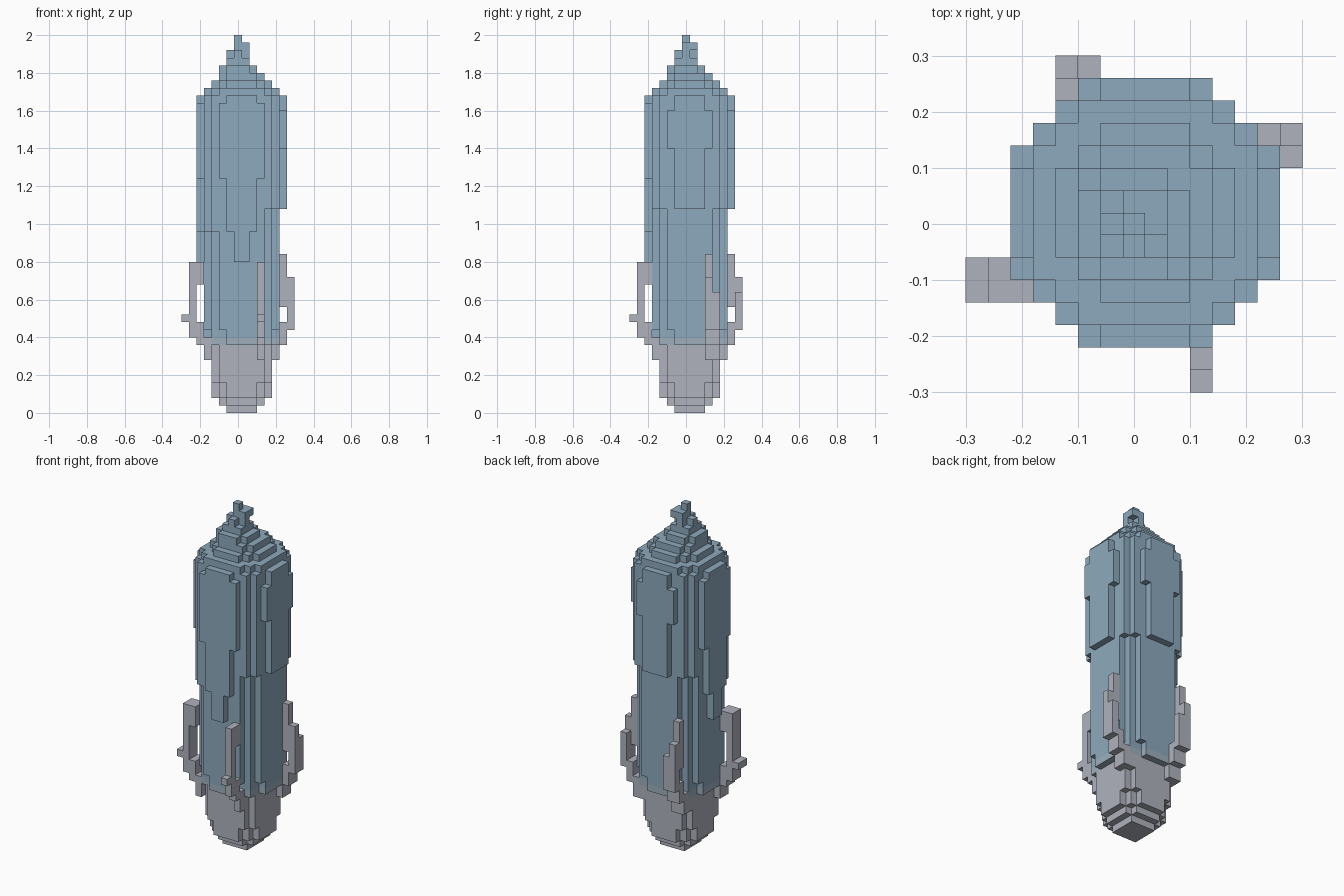
import bpy, bmesh
from math import hypot
from mathutils import Vector

cube = bpy.data.objects.get("Cube")
if cube:
    bpy.data.objects.remove(cube, do_unlink=True)

CELL = 0.04


def material(name, rgb):
    mat = bpy.data.materials.new(name)
    mat.use_nodes = True
    mat.diffuse_color = (*rgb, 1)
    mat.node_tree.nodes["Principled BSDF"].inputs["Base Color"].default_value = (*rgb, 1)
    return mat


BLUE = material("steel_blue", (0.27, 0.40, 0.51))
BLEND = material("pale_blue_grey", (0.34, 0.43, 0.51))
GREY = material("light_grey", (0.43, 0.45, 0.51))


def disc(radius, low, high, centre=0.5):
    """Round stack of cells between two layers."""
    span = range(-8, 9)
    return {(i, j, k) for i in span for j in span for k in range(low, high)
            if hypot(i - centre, j - centre) < radius}


def block(xs, ys, zs):
    """Box of cells from inclusive index ranges."""
    return {(i, j, k) for i in range(xs[0], xs[1] + 1)
            for j in range(ys[0], ys[1] + 1) for k in range(zs[0], zs[1] + 1)}


def build(name, cells, mats, rule=lambda k: 0):
    """Skin a set of cells with its exposed faces only."""
    bm = bmesh.new()
    corners = {}

    def corner(p):
        key = tuple(round(c * 2) for c in p)
        if key not in corners:
            corners[key] = bm.verts.new(((p[0]) * CELL, p[1] * CELL, (p[2] + 0.5) * CELL))
        return corners[key]

    for cell in sorted(cells):
        for axis in range(3):
            for side in (-1, 1):
                n = Vector((0, 0, 0))
                n[axis] = side
                if tuple(int(c + d) for c, d in zip(cell, n)) in cells:
                    continue
                u = Vector((0, 0, 0))
                u[(axis + 1) % 3] = 1
                v = n.cross(u)
                mid = Vector(cell) + n / 2
                face = bm.faces.new([corner(mid + (a * u + b * v) / 2)
                                     for a, b in ((-1, -1), (1, -1), (1, 1), (-1, 1))])
                face.material_index = rule(cell[2])
    # Merge the flat cell faces into large panels
    bmesh.ops.dissolve_limit(bm, angle_limit=0.01, verts=bm.verts[:], edges=bm.edges[:],
                             delimit={'MATERIAL', 'NORMAL'})
    mesh = bpy.data.meshes.new(name)
    bm.to_mesh(mesh)
    bm.free()
    for mat in mats:
        mesh.materials.append(mat)
    obj = bpy.data.objects.new(name, mesh)
    bpy.context.collection.objects.link(obj)
    return obj


# Hull: round core, with ragged lower ends on the outer columns
hull = disc(4.4, 9, 43)
for i, j, k in disc(5.2, 9, 43):
    if k >= 11 or hypot(i - 0.5, j - 0.5) < 5:
        hull.add((i, j, k))
for i, j, k in disc(5.75, 24, 42):
    if k >= 27 or i + j < 0:
        hull.add((i, j, k))

# Tapering tongues on the four sides; the -x and -y ones hang lower
for side in (-1, 1):
    bottoms, top = ((20, 24, 31), 42) if side < 0 else ((27, 30, 35), 41)
    level = 6 if side > 0 else -5
    for step, bottom in enumerate(bottoms):
        for lateral in (-step, step + 1):
            for k in range(bottom, top - (step == 2)):
                hull.add((level, lateral, k))
                hull.add((lateral, level, k))
build("hull", hull, [BLUE, BLEND], lambda k: 1 if k == 9 else 0)

# Stepped pointed roof
roof = disc(4.2, 43, 44) | disc(3.2, 44, 45) | disc(2.3, 45, 46, 0)
roof |= disc(1.5, 46, 47, 0) | disc(1.2, 47, 48, 0) | disc(1, 48, 49) | {(0, 0, 49)}
build("roof_spire", roof, [BLUE])

# Tapered foot
foot = disc(2.2, 0, 1) | disc(3.2, 1, 2) | disc(3.9, 2, 4) | disc(4.35, 4, 9)
build("foot", foot, [GREY])


# Bent arms: root steps, upright and tip
def low_arm(a, b):
    return (block((-4, -4), (a, b), (7, 9)) | block((-5, -5), (a, b), (9, 11))
            | block((-6, -6), (a, b), (10, 19)) | block((-5, -5), (a, b), (17, 19))
            | block((-7, -7), (a, b), (12, 12)))


def high_arm(a, b, near):
    return (block((4, 5), (a, b), (7, 9)) | block((6, 6), (a, b), (9, 11))
            | block((7, 7), (a, b), (11, 15)) | block((7, 7), (near, near), (16, 17))
            | block((6, 6), (near, near), (14, 20)))


def turned(cells):
    return {(j, i, k) for i, j, k in cells}


build("right_arm", low_arm(-3, -2), [GREY])
build("front_arm", turned(low_arm(3, 3)), [GREY])
build("left_arm", high_arm(3, 4, 3), [GREY])
build("back_arm", turned(high_arm(-3, -2, -3)), [GREY])
